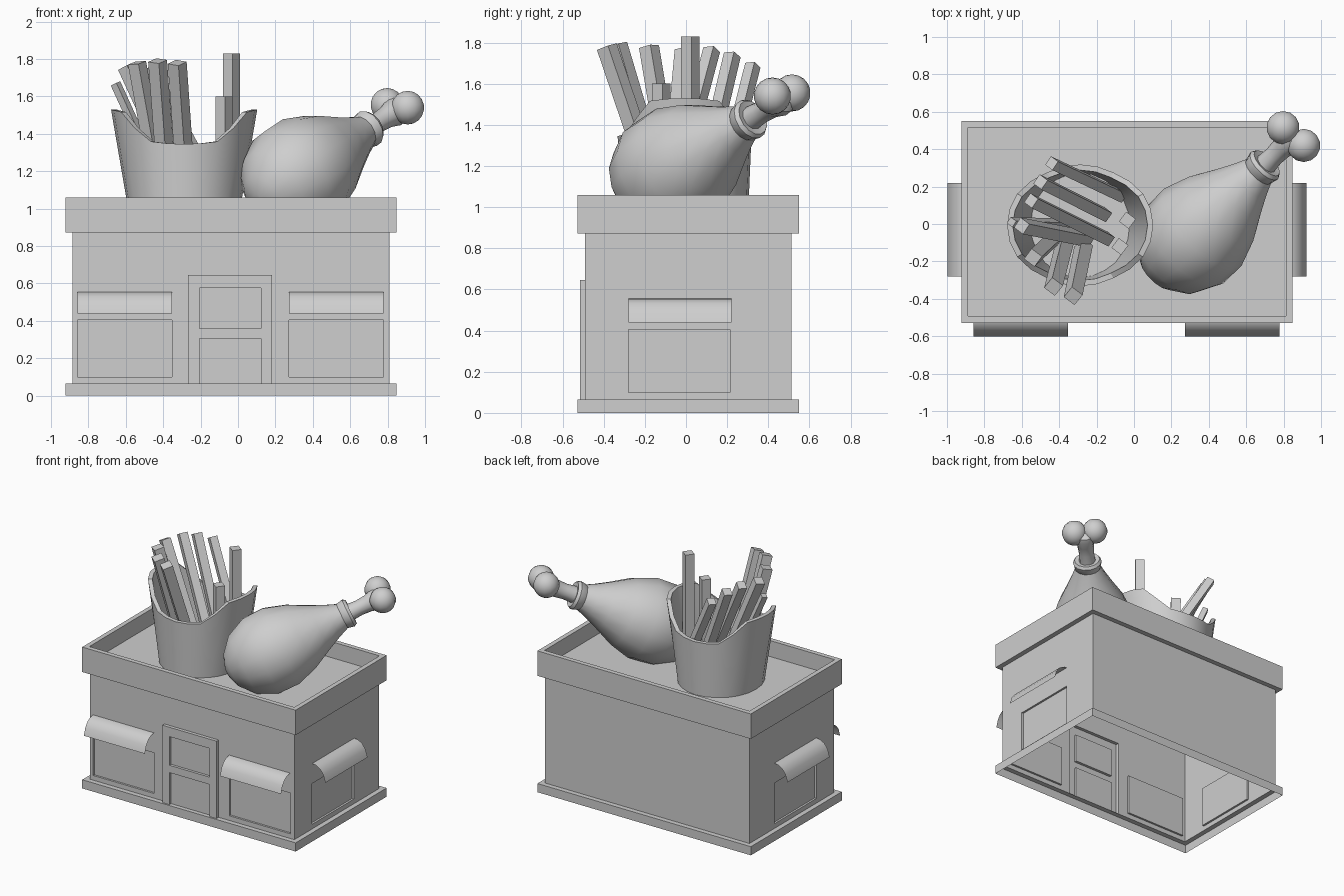
import bpy, bmesh
from math import sin, cos, pi, radians
from mathutils import Vector

cube = bpy.data.objects.get("Cube")
if cube:
    bpy.data.objects.remove(cube, do_unlink=True)

grey = bpy.data.materials.new("plain_grey")
grey.use_nodes = True
grey.diffuse_color = (0.62, 0.62, 0.62, 1)
grey.node_tree.nodes["Principled BSDF"].inputs["Base Color"].default_value = (0.62, 0.62, 0.62, 1)
UP = Vector((0, 0, 1))


def finish(bm, name, smooth=0, recalc=True):
    if recalc:
        bmesh.ops.recalc_face_normals(bm, faces=bm.faces)
    mesh = bpy.data.meshes.new(name)
    bm.to_mesh(mesh)
    bm.free()
    mesh.materials.append(grey)
    obj = bpy.data.objects.new(name, mesh)
    bpy.context.collection.objects.link(obj)
    if smooth:
        bpy.ops.object.select_all(action="DESELECT")
        obj.select_set(True)
        bpy.context.view_layer.objects.active = obj
        bpy.ops.object.shade_smooth_by_angle(angle=radians(smooth))
    return obj


def loft(name, rings, first=False, last=False, smooth=0, recalc=True):
    """Skin a list of closed point rings, with optional end caps."""
    bm = bmesh.new()
    loops = [[bm.verts.new(p) for p in ring] for ring in rings]
    n = len(loops[0])
    for a, b in zip(loops, loops[1:]):
        for i in range(n):
            j = (i + 1) % n
            bm.faces.new((a[i], a[j], b[j], b[i]))
    if first:
        bm.faces.new(loops[0][::-1])
    if last:
        bm.faces.new(loops[-1])
    return finish(bm, name, smooth, recalc)


def rect_ring(inset, z):
    x0, x1, y0, y1 = -0.923 + inset, 0.848 - inset, -0.528 + inset, 0.55 - inset
    return [(x0, y0, z), (x1, y0, z), (x1, y1, z), (x0, y1, z)]


def wall(name, u_dir, dist, u0, u1, rects):
    """Sheet wall whose rectangles are pushed in or out by a depth."""
    u_dir = Vector(u_dir)
    out = u_dir.cross(UP)
    us = sorted({u0, u1} | {r[0] for r in rects} | {r[1] for r in rects})
    zs = sorted({0.065, 0.873} | {r[2] for r in rects} | {r[3] for r in rects})
    bm = bmesh.new()
    grid = [[bm.verts.new(u_dir * u + out * dist + UP * z) for u in us] for z in zs]
    for low, high in zip(grid, grid[1:]):
        for i in range(len(us) - 1):
            bm.faces.new((low[i], low[i + 1], high[i + 1], high[i]))
    for a, b, lo, hi, depth in rects:
        bm.normal_update()
        picked = []
        for f in bm.faces:
            c = f.calc_center_median()
            if f.normal.dot(out) > 0.9 and a < c.dot(u_dir) < b and lo < c.z < hi:
                picked.append(f)
        new = bmesh.ops.extrude_face_region(bm, geom=picked)["geom"]
        verts = [v for v in new if isinstance(v, bmesh.types.BMVert)]
        bmesh.ops.translate(bm, verts=verts, vec=out * depth)
        bmesh.ops.delete(bm, geom=[f for f in picked if f.is_valid], context="FACES")
    bmesh.ops.dissolve_limit(bm, angle_limit=0.01, verts=bm.verts, edges=bm.edges)
    return finish(bm, name, recalc=False)


def awning(name, u_dir, dist, a, b):
    """Curved canopy sheet along a wall."""
    u_dir = Vector(u_dir)
    out = u_dir.cross(UP)
    profile = [(0, 0.555), (0.035, 0.55), (0.067, 0.53), (0.093, 0.495), (0.11, 0.44)]
    bm = bmesh.new()
    rows = [[bm.verts.new(u_dir * u + out * (dist + o) + UP * z) for u in (a, b)] for o, z in profile]
    for p, q in zip(rows, rows[1:]):
        bm.faces.new((p[0], q[0], q[1], p[1]))
    return finish(bm, name, 40, recalc=False)


def revolve(name, profile, centre, axis, n, smooth):
    """Turn a (distance, radius) profile around a slanted axis."""
    axis = Vector(axis).normalized()
    side = axis.cross(UP).normalized()
    top = side.cross(axis)
    rings = [[Vector(centre) + axis * t + (side * cos(2 * pi * i / n) + top * sin(2 * pi * i / n)) * r
              for i in range(n)] for t, r in profile]
    return loft(name, rings, True, True, smooth)


# Building: open plinth, parapet with sunken roof, four walls
loft("plinth", [rect_ring(i, z) for i, z in ((0, 0), (0, 0.065), (0.037, 0.065))], recalc=False)
loft("roof_parapet", [rect_ring(i, z) for i, z in
     ((0.037, 0.873), (0, 0.873), (0, 1.06), (0.035, 1.06), (0.035, 0.94))], last=True, recalc=False)

door = [(-0.267, 0.183, 0.065, 0.645, 0.025),
        (-0.207, 0.123, 0.36, 0.575, -0.02), (-0.207, 0.123, 0.065, 0.305, -0.02)]
front_windows = [(-0.858, -0.352), (0.272, 0.778)]
wall("front_wall", (1, 0, 0), 0.491, -0.886, 0.811,
     [(a, b, 0.1, 0.405, -0.015) for a, b in front_windows] + door)
wall("left_wall", (0, 1, 0), 0.811, -0.491, 0.513, [(-0.28, 0.215, 0.1, 0.405, -0.015)])
wall("back_wall", (-1, 0, 0), 0.513, -0.811, 0.886, [])
wall("right_wall", (0, -1, 0), 0.886, -0.513, 0.491, [(-0.215, 0.28, 0.1, 0.405, -0.015)])

# Awnings
for side, (a, b) in zip(("right", "left"), front_windows):
    awning("front_awning_" + side, (1, 0, 0), 0.491, a, b)
awning("left_awning", (0, 1, 0), 0.811, -0.28, 0.22)
awning("right_awning", (0, -1, 0), 0.886, -0.22, 0.28)


# Fries carton: high sides, scooped front and back
def carton_point(angle, z, inset):
    k = (z - 0.94) / 0.59
    grow = 1.0 if abs(cos(angle)) < 0.7 else 1.015
    return (-0.288 + cos(angle) * ((0.285 + 0.1 * k) * grow - inset),
            -0.007 + sin(angle) * ((0.308 + 0.025 * k) * grow - inset), z)


def rim_height(angle):
    c = abs(cos(angle))
    s = min(max((c - 0.6) / 0.23, 0), 1)
    return 1.345 + 0.055 * c * c + 0.13 * s * s * (3 - 2 * s)


angles = [2 * pi * i / 24 for i in range(24)]
loft("fries_carton", [
    [carton_point(a, 0.94, 0) for a in angles],
    [carton_point(a, rim_height(a), 0) for a in angles],
    [carton_point(a, rim_height(a), 0.03) for a in angles],
    [carton_point(a, 0.97, 0.03) for a in angles]], True, True, 30)

# Fries: base point, tip point, width
fries = [((-0.27, -0.12, 1), (-0.325, -0.385, 1.78), 0.072),
         ((-0.37, -0.1, 1), (-0.43, -0.335, 1.79), 0.072),
         ((-0.4, -0.05, 1), (-0.54, -0.18, 1.78), 0.07),
         ((-0.25, -0.08, 1), (-0.6, -0.01, 1.76), 0.065),
         ((-0.14, -0.08, 1), (-0.55, 0.125, 1.765), 0.06),
         ((-0.155, 0.05, 1), (-0.5, 0.225, 1.74), 0.06),
         ((-0.07, 0.15, 1), (-0.44, 0.325, 1.69), 0.055),
         ((-0.35, 0, 1), (-0.655, 0.01, 1.67), 0.04),
         ((-0.035, 0.02, 0.97), (-0.035, 0.02, 1.83), 0.065),
         ((-0.075, -0.12, 0.97), (-0.075, -0.12, 1.6), 0.065)]
for number, (base, tip, width) in enumerate(fries, 1):
    base, tip = Vector(base), Vector(tip)
    axis = (tip - base).normalized()
    u = axis.cross(Vector((0.6, 0.8, 0))).normalized() * width / 2
    v = axis.cross(u)
    loft("fry_%d" % number,
         [[p + u + v, p - u + v, p - u - v, p + u - v] for p in (base, tip)], True, True)

# Drumstick: meat, cuff and flared bone with two knuckles
centre, axis = (0.285, -0.1, 1.165), (0.4, 0.4, 0.255)
revolve("drumstick_meat", [(-0.28, 0.03), (-0.25, 0.12), (-0.16, 0.225), (-0.02, 0.29), (0.13, 0.292),
                           (0.28, 0.243), (0.42, 0.17), (0.52, 0.122), (0.61, 0.085)], centre, axis, 14, 60)
revolve("drumstick_cuff", [(0.575, 0.08), (0.59, 0.092), (0.64, 0.103), (0.66, 0.09), (0.65, 0.05)],
        centre, axis, 14, 35)
revolve("drumstick_bone", [(0.62, 0.062), (0.72, 0.054), (0.79, 0.06), (0.85, 0.078), (0.885, 0.075),
                           (0.91, 0.04)], centre, axis, 10, 40)
for side, spot in (("back", (0.797, 0.515, 1.555)), ("front", (0.907, 0.42, 1.54))):
    bm = bmesh.new()
    bmesh.ops.create_uvsphere(bm, u_segments=14, v_segments=9, radius=0.09)
    bmesh.ops.translate(bm, verts=bm.verts, vec=spot)
    finish(bm, "bone_knuckle_" + side, 60)
